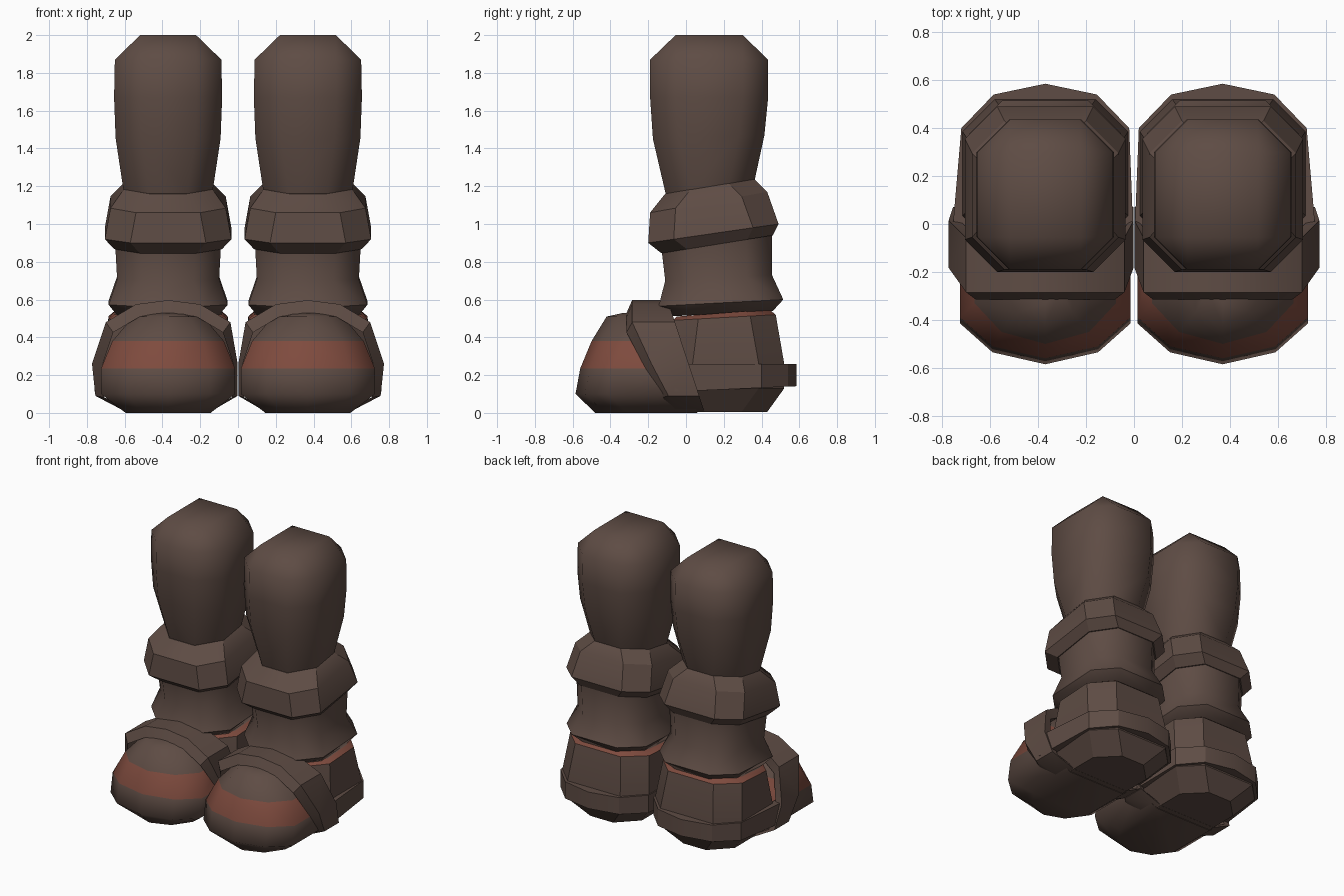
import bpy, bmesh, math

if "Cube" in bpy.data.objects:
    bpy.data.objects.remove(bpy.data.objects["Cube"])

CX = 0.37  # distance of each boot's centre line from the middle


def material(name, colour):
    m = bpy.data.materials.new(name)
    m.use_nodes = True
    m.diffuse_color = colour
    bsdf = m.node_tree.nodes["Principled BSDF"]
    bsdf.inputs["Base Color"].default_value = colour
    bsdf.inputs["Roughness"].default_value = 0.9
    return m


BROWN = material("dark_brown_leather", (0.112, 0.072, 0.058, 1))
RED = material("rust_red_trim", (0.21, 0.07, 0.048, 1))


def octagon(hx, y0, y1, z0, z1, c=0.135):
    """Rectangle with cut corners, its height running from z0 (front) to z1 (back)."""
    pts = [(hx - c, y0), (hx, y0 + c), (hx, y1 - c), (hx - c, y1)]
    pts += [(-x, y) for x, y in reversed(pts)]
    return [(x, y, z0 + (z1 - z0) * (y - y0) / (y1 - y0)) for x, y in pts]


def loft(name, rings, angle, closed=False, red_bands=()):
    """Skin a list of rings, then mirror the part to the other boot."""
    bm = bmesh.new()
    rows = [[bm.verts.new((max(CX + x, 0.002), y, z)) for x, y, z in r] for r in rings]
    n = len(rows[0])
    for i in range(len(rows) if closed else len(rows) - 1):
        a, b = rows[i], rows[(i + 1) % len(rows)]
        for j in range(n):
            k = (j + 1) % n
            f = bm.faces.new((a[j], a[k], b[k], b[j]))
            f.material_index = int(i in red_bands)
    if not closed:
        bm.faces.new(rows[0])
        bm.faces.new(rows[-1])
    bmesh.ops.remove_doubles(bm, verts=bm.verts, dist=0.0005)
    bmesh.ops.recalc_face_normals(bm, faces=bm.faces)
    me = bpy.data.meshes.new(name)
    bm.to_mesh(me)
    bm.free()
    me.materials.append(BROWN)
    me.materials.append(RED)
    ob = bpy.data.objects.new(name, me)
    bpy.context.collection.objects.link(ob)
    bpy.ops.object.select_all(action="DESELECT")
    ob.select_set(True)
    bpy.context.view_layer.objects.active = ob
    bpy.ops.object.shade_smooth_by_angle(angle=math.radians(angle))
    mirror = ob.modifiers.new("other_boot", "MIRROR")
    mirror.use_mirror_merge = False
    return ob


# Trouser leg with a rounded-off top
loft("leg", [
    octagon(0.22, -0.09, 0.34, 1.08, 1.16),
    octagon(0.238, -0.11, 0.365, 1.17, 1.24),
    octagon(0.278, -0.175, 0.415, 1.45, 1.47),
    octagon(0.286, -0.19, 0.435, 1.67, 1.67),
    octagon(0.282, -0.19, 0.435, 1.87, 1.87),
    octagon(0.148, -0.055, 0.30, 2.0, 2.0, 0),
], 80)

# Folded cuff, tilted down towards the front
loft("cuff", [
    octagon(0.235, -0.11, 0.36, 1.16, 1.24),
    octagon(0.305, -0.19, 0.43, 1.06, 1.17),
    octagon(0.335, -0.20, 0.49, 0.90, 1.0),
    octagon(0.285, -0.13, 0.46, 0.845, 0.94),
], 30)

# Ankle shaft flaring over the shoe
loft("ankle", [
    octagon(0.28, -0.13, 0.455, 0.87, 0.96),
    octagon(0.27, -0.11, 0.455, 0.70, 0.73),
    octagon(0.315, -0.145, 0.515, 0.565, 0.60),
    octagon(0.27, -0.10, 0.46, 0.51, 0.54),
], 50)

# Heel of the shoe with a trimmed upper rim
loft("heel", [
    octagon(0.225, -0.10, 0.43, 0.005, 0.005),
    octagon(0.335, -0.10, 0.52, 0.13, 0.13),
    octagon(0.345, -0.10, 0.52, 0.26, 0.26),
    octagon(0.315, -0.07, 0.475, 0.49, 0.52),
    octagon(0.285, -0.05, 0.44, 0.51, 0.548),
], 30, red_bands=(3,))


def toe_ring(w, front, z):
    back = 0.06 - 0.33 * z
    side = [(w, back), (w, front + 0.17), (0.62 * w, front + 0.05)]
    pts = side + [(0, front)] + [(-x, y) for x, y in reversed(side)]
    return [(x, y, z) for x, y in pts]


# Rounded toe with a coloured band
loft("toe", [toe_ring(*r) for r in (
    (0.225, -0.48, 0.0), (0.355, -0.585, 0.10), (0.355, -0.56, 0.235),
    (0.295, -0.50, 0.38), (0.185, -0.42, 0.51), (0.10, -0.33, 0.53))],
    80, red_bands=(2,))

# Slanted strap wrapping over the instep and under the sole
half = [(0.22, 0.004), (0.385, 0.09), (0.403, 0.26), (0.33, 0.48), (0.17, 0.575)]
arch = half + [(0, 0.597)] + [(-x, z) for x, z in reversed(half)]
strap = []
for x, z in arch:
    front = max(-0.045 - 0.53 * z, -0.285)
    back = 0.10 - 0.33 * z
    ix, iz = x * 0.88, 0.03 + (z - 0.03) * 0.88
    strap.append([(x, front, z), (x, back, z), (ix, back, iz), (ix, front - 0.03, iz)])
loft("instep_strap", strap, 30, closed=True)

# Flat strap running round the back of the heel
half = [(0.39, -0.06), (0.35, 0.40), (0.215, 0.54)]
path = half + [(0, 0.585)] + [(-x, y) for x, y in reversed(half)]
band = []
for x, y in path:
    low = 0.115 + 0.045 * y
    band.append([(x, y, low), (x, y, 0.26), (x * 0.86, y * 0.87, 0.26),
                 (x * 0.86, y * 0.87, low)])
loft("heel_strap", band, 30)
